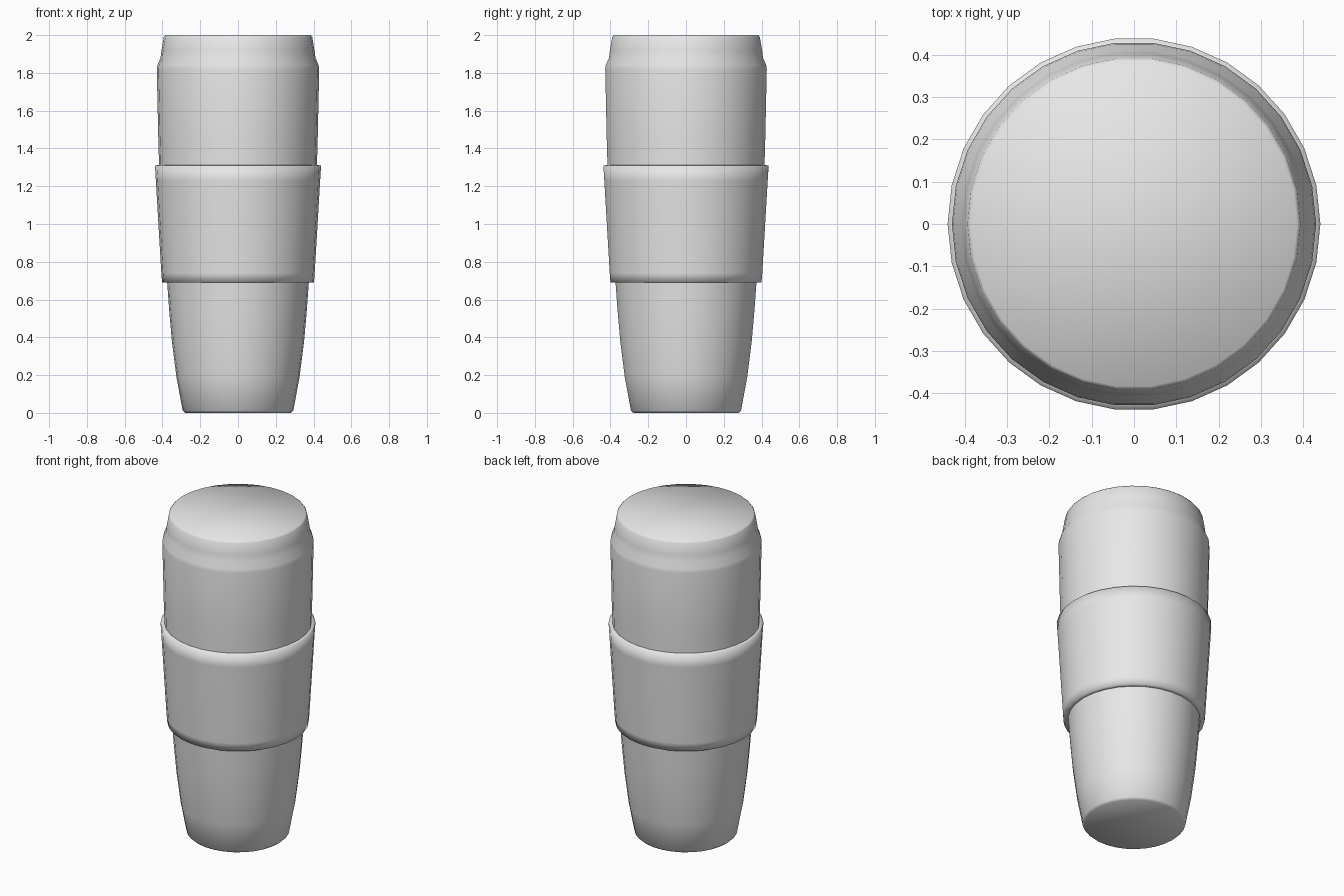
import bpy
import bmesh
import math

if "Cube" in bpy.data.objects:
    bpy.data.objects.remove(bpy.data.objects["Cube"])

SEGMENTS = 30

grey = bpy.data.materials.new("light_grey")
grey.diffuse_color = (0.8, 0.8, 0.8, 1)
grey.use_nodes = True
grey.node_tree.nodes["Principled BSDF"].inputs["Base Color"].default_value = grey.diffuse_color


def lathe(name, profile, cap_bottom=False, cap_top=False):
    """Revolve (radius, height) points around z into a smooth shell."""
    bm = bmesh.new()
    rings = []
    for r, z in profile:
        rings.append([bm.verts.new((r * math.cos(2 * math.pi * i / SEGMENTS),
                                    r * math.sin(2 * math.pi * i / SEGMENTS), z))
                      for i in range(SEGMENTS)])
    for low, high in zip(rings, rings[1:]):
        for i in range(SEGMENTS):
            j = (i + 1) % SEGMENTS
            bm.faces.new((low[i], low[j], high[j], high[i]))
    if cap_bottom:
        bm.faces.new(rings[0][::-1])
    if cap_top:
        bm.faces.new(rings[-1])
    for f in bm.faces:
        f.smooth = True
    mesh = bpy.data.meshes.new(name)
    bm.to_mesh(mesh)
    bm.free()
    mesh.materials.append(grey)
    obj = bpy.data.objects.new(name, mesh)
    bpy.context.collection.objects.link(obj)
    return obj


# Tapered lower cup with a closed base
lathe("cup_body", [(0.28, 0.0), (0.293, 0.012), (0.326, 0.19), (0.35, 0.38),
                   (0.365, 0.55), (0.375, 0.69)], cap_bottom=True)

# Grip sleeve, wider than the cup, with a ledge at both ends
lathe("grip_sleeve", [(0.375, 0.69), (0.402, 0.69), (0.406, 0.74),
                      (0.435, 1.23), (0.44, 1.31), (0.418, 1.312)])

# Lid with a stepped shoulder and closed top
lathe("lid", [(0.418, 1.312), (0.422, 1.45), (0.43, 1.82), (0.427, 1.84),
              (0.41, 1.88), (0.405, 1.92), (0.393, 1.99), (0.385, 2.0)],
      cap_top=True)
